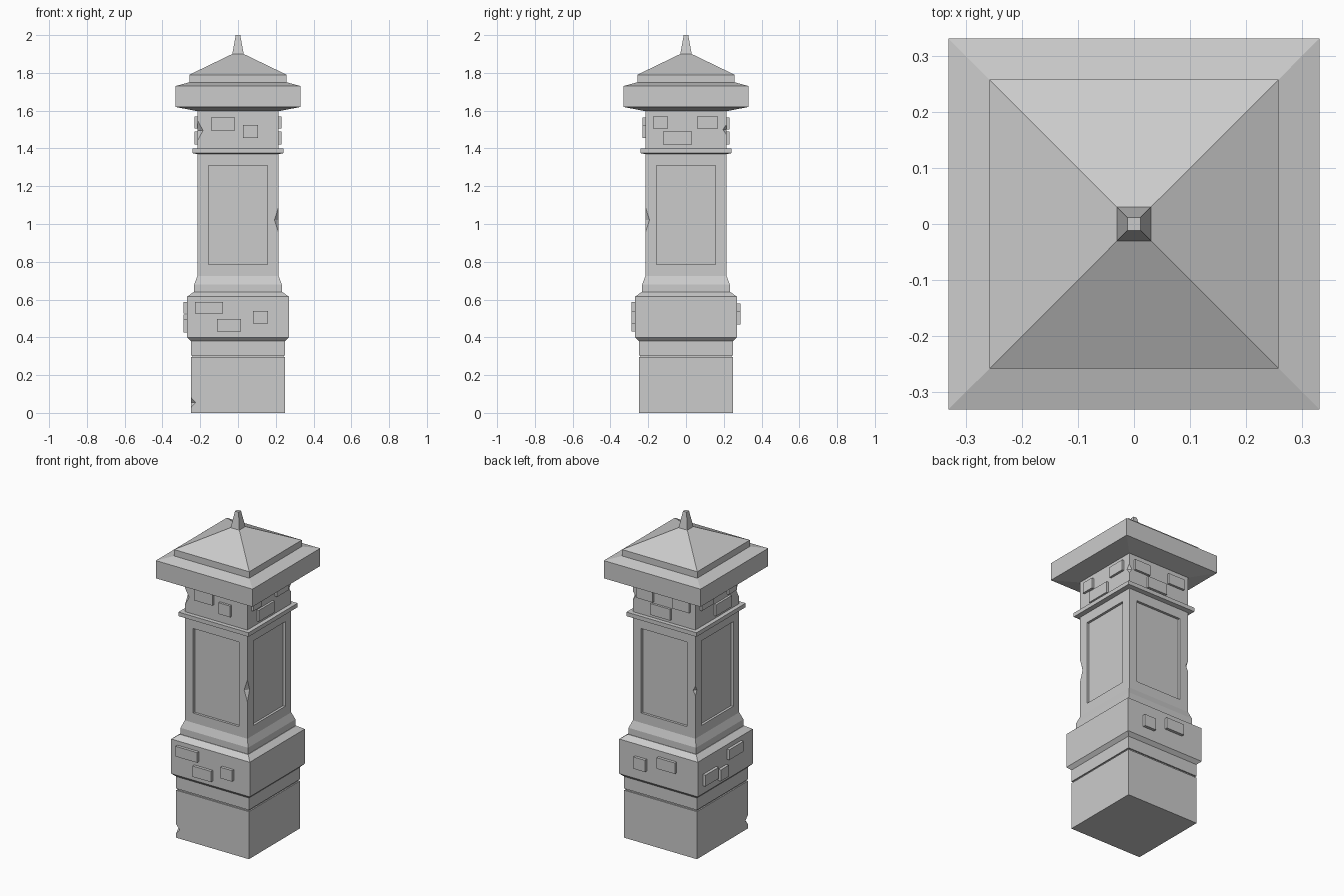
import bpy, bmesh
from math import pi
from mathutils import Matrix, Vector

if "Cube" in bpy.data.objects:
    bpy.data.objects.remove(bpy.data.objects["Cube"])


def finish(name, bm):
    bmesh.ops.recalc_face_normals(bm, faces=bm.faces)
    me = bpy.data.meshes.new(name)
    bm.to_mesh(me)
    bm.free()
    ob = bpy.data.objects.new(name, me)
    bpy.context.collection.objects.link(ob)
    return ob


def square_loft(name, profile):
    """Stack square rings given as (half width, height)."""
    bm = bmesh.new()
    rings = [[bm.verts.new((sx * r, sy * r, z))
              for sx, sy in ((-1, -1), (1, -1), (1, 1), (-1, 1))] for r, z in profile]
    for a, b in zip(rings, rings[1:]):
        for i in range(4):
            j = (i + 1) % 4
            bm.faces.new((a[i], a[j], b[j], b[i]))
    bm.faces.new(rings[0][::-1])
    bm.faces.new(rings[-1])
    return finish(name, bm)


def add_box(bm, lo, hi, turn=0.0):
    lo, hi = Vector(lo), Vector(hi)
    m = (Matrix.Rotation(turn, 4, 'Z') @ Matrix.Translation((lo + hi) / 2)
         @ Matrix.Diagonal((*(hi - lo), 1)))
    bmesh.ops.create_cube(bm, size=1, matrix=m)


def add_chip(bm, x, y, z, r, h):
    """Octahedron that bites a diamond notch out of a corner edge."""
    top, bot = bm.verts.new((x, y, z + h)), bm.verts.new((x, y, z - h))
    mid = [bm.verts.new((x + dx * r, y + dy * r, z))
           for dx, dy in ((1, 0), (0, 1), (-1, 0), (0, -1))]
    for i in range(4):
        a, b = mid[i], mid[(i + 1) % 4]
        bm.faces.new((a, b, top))
        bm.faces.new((b, a, bot))


def carve(ob, bm):
    cutter = finish("cutter", bm)
    cutter.hide_render = True
    mod = ob.modifiers.new("carve", 'BOOLEAN')
    mod.operation, mod.solver, mod.object = 'DIFFERENCE', 'EXACT', cutter
    bpy.context.view_layer.objects.active = ob
    bpy.ops.object.modifier_apply(modifier=mod.name)
    bpy.data.objects.remove(cutter)


def bricks(name, radius, out, sides):
    """Raised stones: per side a list of (u0, u1, z0, z1)."""
    bm = bmesh.new()
    for turn, rects in sides.items():
        for u0, u1, z0, z1 in rects:
            add_box(bm, (u0, -radius - out, z0), (u1, -radius + 0.01, z1), turn * pi / 2)
    return finish(name, bm)


# plinth with thin groove and wide block
plinth = square_loft("plinth", [
    (0.25, 0), (0.25, 0.295), (0.242, 0.295), (0.242, 0.305), (0.25, 0.305),
    (0.25, 0.38), (0.27, 0.40), (0.27, 0.615), (0.235, 0.64)])
bm = bmesh.new()
add_chip(bm, -0.25, -0.25, 0.055, 0.025, 0.028)
carve(plinth, bm)

# shaft with flared foot and collar band
S = 0.215
shaft = square_loft("shaft", [
    (0.232, 0.64), (0.232, 0.68), (S, 0.725), (S, 1.37), (0.241, 1.375),
    (0.241, 1.40), (S, 1.40), (S, 1.60)])

# recessed panels and chipped corners
bm = bmesh.new()
for k in range(4):
    add_box(bm, (-0.157, -S - 0.05, 0.785), (0.157, -S + 0.015, 1.31), k * pi / 2)
add_chip(bm, S, -S, 1.022, 0.022, 0.068)
add_chip(bm, -S, S, 1.022, 0.015, 0.03)
add_chip(bm, -S, -S, 1.495, 0.03, 0.055)
add_chip(bm, S, S, 1.50, 0.02, 0.028)
carve(shaft, bm)

# raised bricks (0 front, 1 right, 2 back, 3 left)
bricks("lower_bricks", 0.27, 0.018, {
    0: [(-0.228, -0.08, 0.525, 0.588), (-0.111, 0.016, 0.43, 0.497), (0.08, 0.16, 0.472, 0.54)],
    2: [(-0.16, -0.08, 0.467, 0.54), (0.0, 0.125, 0.51, 0.578)],
    3: [(-0.22, -0.09, 0.45, 0.52), (-0.07, 0.01, 0.425, 0.495), (0.015, 0.155, 0.525, 0.588)]})
bricks("upper_bricks", S, 0.014, {
    0: [(-0.143, -0.016, 1.495, 1.565), (0.026, 0.106, 1.455, 1.525)],
    1: [(-0.175, -0.095, 1.505, 1.57), (0.058, 0.17, 1.505, 1.57), (-0.122, 0.032, 1.42, 1.49)],
    2: [(-0.18, -0.07, 1.5, 1.565), (-0.085, 0.05, 1.42, 1.49), (0.065, 0.18, 1.5, 1.565)],
    3: [(-0.17, -0.058, 1.505, 1.57), (0.095, 0.175, 1.505, 1.57), (-0.032, 0.122, 1.42, 1.49)]})

# overhanging cap with pyramid roof
square_loft("cap", [
    (0.22, 1.598), (0.332, 1.62), (0.332, 1.73), (0.258, 1.75), (0.258, 1.79), (0.03, 1.90)])

# finial
square_loft("finial", [(0.03, 1.90), (0.012, 2.0)])
